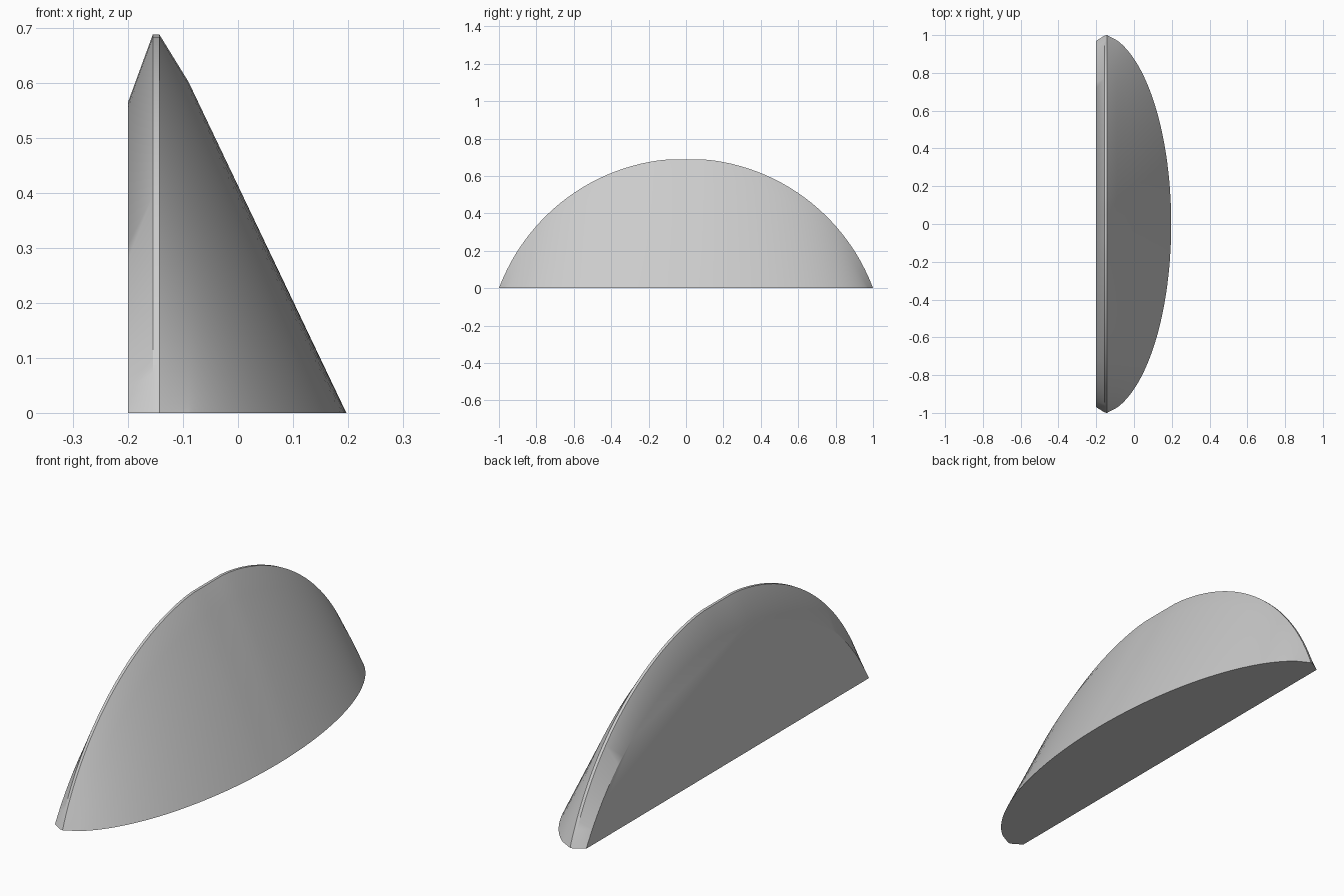
import bpy, bmesh
from math import sqrt, sin, pi

cube = bpy.data.objects.get("Cube")
if cube:
    bpy.data.objects.remove(cube, do_unlink=True)

# Plain grey material
grey = bpy.data.materials.new("plain grey")
grey.use_nodes = True
COLOUR = (0.6, 0.6, 0.6, 1)
grey.diffuse_color = COLOUR
grey.node_tree.nodes["Principled BSDF"].inputs["Base Color"].default_value = COLOUR

STEPS = 64
# Upright arcs from back to shoulder: x, half width, height
ARCS = [(-0.2, 0.97, 0.565), (-0.155, 0.998, 0.688),
        (-0.143, 1.0, 0.688), (-0.09, 0.972, 0.602)]


def arc_height(y, half, height):
    """Circular arc over a chord, with a slightly levelled crown."""
    crown = height * 1.008
    radius = (half ** 2 + crown ** 2) / (2 * crown)
    return max(0, min(height, sqrt(radius ** 2 - y ** 2) - radius + crown))


def foot_x(y):
    """Elliptical outline where the slope meets the floor."""
    return -0.2 + 0.397 * sqrt(1 - (y / 1.012) ** 2)


bm = bmesh.new()
# One profile per step across the width
columns = []
for i in range(STEPS + 1):
    u = sin(pi * (i / STEPS - 0.5))
    column = [bm.verts.new((x, half * u, arc_height(half * u, half, height)))
              for x, half, height in ARCS]
    y = ARCS[-1][1] * u
    column.append(bm.verts.new((foot_x(y), y, 0)))
    columns.append(column)

# Curved shell and sloping face
for a, b in zip(columns, columns[1:]):
    for k in range(len(ARCS)):
        bm.faces.new((a[k], a[k + 1], b[k + 1], b[k]))

# Flat back and flat underside
bm.faces.new([c[0] for c in columns])
bm.faces.new(columns[0][:4] + [c[-1] for c in columns[1:-1]] + columns[-1][3::-1])
bmesh.ops.remove_doubles(bm, verts=bm.verts, dist=0.0005)
bmesh.ops.recalc_face_normals(bm, faces=bm.faces)

mesh = bpy.data.meshes.new("half_dome_wedge")
bm.to_mesh(mesh)
bm.free()
mesh.materials.append(grey)
wedge = bpy.data.objects.new("half_dome_wedge", mesh)
bpy.context.collection.objects.link(wedge)

bpy.context.view_layer.objects.active = wedge
wedge.select_set(True)
bpy.ops.object.shade_smooth_by_angle(angle=pi / 6)
